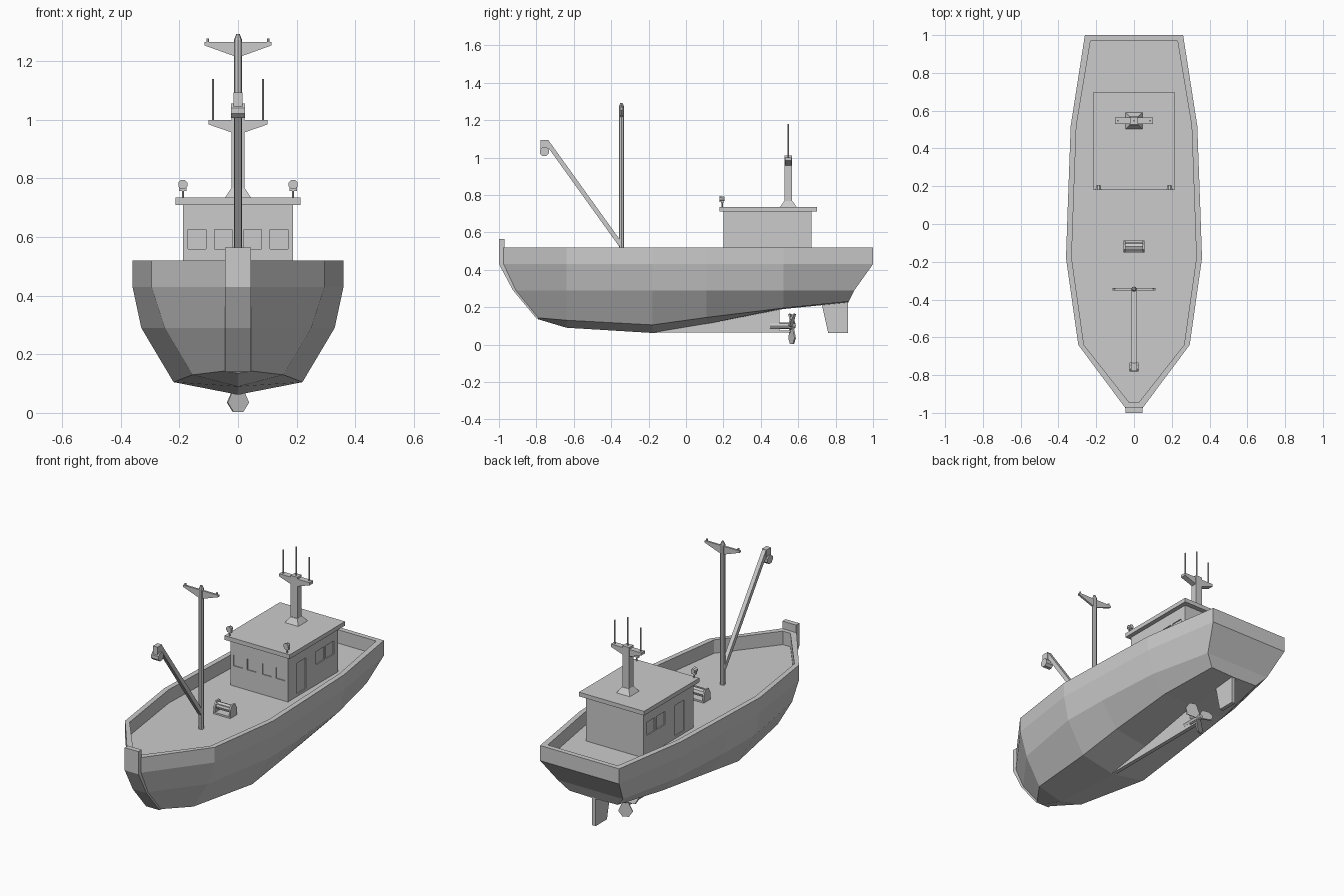
import bpy, bmesh, math
from mathutils import Vector, Matrix

if "Cube" in bpy.data.objects:
    bpy.data.objects.remove(bpy.data.objects["Cube"])


def finish(name, bm):
    bmesh.ops.recalc_face_normals(bm, faces=bm.faces[:])
    me = bpy.data.meshes.new(name)
    bm.to_mesh(me)
    bm.free()
    ob = bpy.data.objects.new(name, me)
    bpy.context.collection.objects.link(ob)
    return ob


def add_box(bm, x0, x1, y0, y1, z0, z1):
    m = Matrix.Translation(((x0 + x1) / 2, (y0 + y1) / 2, (z0 + z1) / 2)) @ \
        Matrix.Diagonal((x1 - x0, y1 - y0, z1 - z0, 1))
    bmesh.ops.create_cube(bm, size=1, matrix=m)


def box(name, *dims):
    bm = bmesh.new()
    add_box(bm, *dims)
    return finish(name, bm)


def add_rod(bm, a, b, r, r2=None, n=8, turn=0.0):
    a, b = Vector(a), Vector(b)
    q = (b - a).to_track_quat('Z', 'Y').to_matrix().to_4x4()
    m = Matrix.Translation((a + b) / 2) @ q @ Matrix.Rotation(turn, 4, 'Z')
    bmesh.ops.create_cone(bm, cap_ends=True, segments=n, radius1=r,
                          radius2=r if r2 is None else r2, depth=(b - a).length, matrix=m)


def rod(name, a, b, r, r2=None, n=8, turn=0.0):
    bm = bmesh.new()
    add_rod(bm, a, b, r, r2, n, turn)
    return finish(name, bm)


def plate(name, pts, axis, c0, c1):
    # extrude a 2D outline: axis 'x' uses (y, z) points, axis 'y' uses (x, z)
    bm = bmesh.new()
    put = (lambda p, c: (c, p[0], p[1])) if axis == 'x' else (lambda p, c: (p[0], c, p[1]))
    f = bm.faces.new([bm.verts.new(put(p, c0)) for p in pts])
    ext = bmesh.ops.extrude_face_region(bm, geom=[f])['geom']
    move = Vector((c1 - c0, 0, 0)) if axis == 'x' else Vector((0, c1 - c0, 0))
    bmesh.ops.translate(bm, verts=[v for v in ext if isinstance(v, bmesh.types.BMVert)], vec=move)
    return finish(name, bm)


# Hull: half sections lofted bow to stern, (x, y, z) from keel to rail
RAIL, DECK, WALL = 0.52, 0.44, 0.03


def station(y, keel, chine, knuckle, side):
    return [(0, y, keel), (chine[0], y, chine[1]), (knuckle, y, 0.29), (side, y, 0.43), (side, y, RAIL)]


sections = [
    [(0, -0.79, 0.135), (0.045, -0.79, 0.143), (0.045, -0.91, 0.29), (0.045, -0.975, 0.43), (0.045, -0.975, RAIL)],
    station(-0.64, 0.09, (0.155, 0.13), 0.25, 0.295),
    station(-0.18, 0.062, (0.22, 0.105), 0.33, 0.36),
    station(0.11, 0.11, (0.22, 0.145), 0.325, 0.35),
    station(0.52, 0.19, (0.21, 0.195), 0.30, 0.335),
    [(0, 0.87, 0.225), (0.16, 0.87, 0.23), (0.215, 0.90, 0.29), (0.26, 1.0, 0.43), (0.26, 1.0, RAIL)],
]
bm = bmesh.new()
rings = []
for i, sec in enumerate(sections):
    hw, y, _ = sec[-1]
    y += WALL if i == 0 else -WALL if i == len(sections) - 1 else 0
    half = sec + [(max(hw - WALL, 0.025), y, z) for z in (RAIL, DECK)]
    right = [bm.verts.new(p) for p in half]
    left = [bm.verts.new((-x, yy, z)) for x, yy, z in half[1:]]
    rings.append((right, [right[0]] + left))
for (r0, l0), (r1, l1) in zip(rings, rings[1:]):
    for k in range(6):
        bm.faces.new((r0[k], r0[k + 1], r1[k + 1], r1[k]))
        bm.faces.new((l0[k], l1[k], l1[k + 1], l0[k + 1]))
    bm.faces.new((r0[6], l0[6], l1[6], r1[6]))
for r, l in (rings[0], rings[-1]):
    bm.faces.new((r[0], r[1], l[1]))
    for k in range(1, 6):
        bm.faces.new((r[k], r[k + 1], l[k + 1], l[k]))
finish("hull", bm)

# Stem post, skeg and rudder
plate("stem_post", [(-1, 0.565), (-1, 0.43), (-0.925, 0.29), (-0.80, 0.14), (-0.77, 0.14),
                    (-0.895, 0.29), (-0.97, 0.43), (-0.97, 0.565)], 'x', -0.045, 0.045)
plate("skeg", [(-0.18, 0.063), (0.11, 0.115), (0.50, 0.195), (0.50, 0.075), (0.56, 0.075), (0.56, 0.065)],
      'x', -0.012, 0.012)
plate("rudder", [(0.725, 0.22), (0.866, 0.24), (0.866, 0.062), (0.76, 0.062)], 'x', -0.012, 0.012)

# Propeller: shaft, hub and three twisted blades
rod("propeller_shaft", (0, 0.45, 0.10), (0, 0.56, 0.10), 0.018)
rod("propeller_hub", (0, 0.55, 0.10), (0, 0.585, 0.10), 0.022, 0.012)
blade = [(-0.01, 0), (0.01, 0), (0.04, -0.065), (0.018, -0.097), (-0.018, -0.097), (-0.04, -0.065)]
for i in range(3):
    ob = plate(f"propeller_blade_{i + 1}", blade, 'y', -0.004, 0.004)
    ob.data.transform(Matrix.Translation((0, 0.567, 0.10)) @ Matrix.Rotation(i * math.tau / 3, 4, 'Y')
                      @ Matrix.Rotation(math.radians(25), 4, 'Z'))

# Wheelhouse with recessed windows and doors
house = box("wheelhouse", -0.188, 0.188, 0.20, 0.67, DECK - 0.01, 0.715)
bm = bmesh.new()
D = 0.006
for s in (-1, 1):
    for x in (0.05, 0.14):
        add_box(bm, s * x - 0.03, s * x + 0.03, 0.18, 0.20 + D, 0.56, 0.625)
    xs = sorted((s * (0.188 - D), s * 0.21))
    for y0, y1, z0 in ((0.465, 0.545, 0.56), (0.56, 0.635, 0.56), (0.285, 0.372, 0.455)):
        add_box(bm, *xs, y0, y1, z0, 0.638)
cutter = finish("opening_cutter", bm)
cutter.hide_render = True
cutter.hide_set(True)
mod = house.modifiers.new("openings", 'BOOLEAN')
mod.operation = 'DIFFERENCE'
mod.solver = 'EXACT'
mod.object = cutter
box("wheelhouse_roof", -0.214, 0.214, 0.18, 0.70, 0.71, 0.735)

# Search lights on the roof
for s, side in ((-1, "left"), (1, "right")):
    x = s * 0.188
    bm = bmesh.new()
    add_rod(bm, (x, 0.193, 0.73), (x, 0.193, 0.765), 0.004, n=6)
    add_box(bm, x - 0.013, x + 0.013, 0.186, 0.20, 0.757, 0.77)
    add_rod(bm, (x, 0.18, 0.779), (x, 0.206, 0.779), 0.017, 0.012, turn=math.pi / 8)
    finish(f"search_light_{side}", bm)

# Radio mast: flared foot, square post, tapered crossbar, aerials
Y = 0.547
rod("radio_mast_foot", (0, Y, 0.733), (0, Y, 0.767), 0.065, 0.032, 4, math.pi / 4)
box("radio_mast_post", -0.022, 0.022, Y - 0.02, Y + 0.02, 0.76, 1.012)
plate("radio_mast_crossbar", [(-0.10, 1.0), (0.10, 1.0), (0.10, 0.984), (0.022, 0.957),
                              (-0.022, 0.957), (-0.10, 0.984)], 'y', Y - 0.017, Y + 0.017)
for x, top in ((-0.085, 1.14), (0, 1.18), (0.085, 1.14)):
    rod("aerial", (x, Y, 0.99), (x, Y, top), 0.0045, n=6)

# Cargo mast with pointed cap and crossbar
M = -0.345
bm = bmesh.new()
add_rod(bm, (0, M, DECK - 0.01), (0, M, 1.272), 0.014)
add_rod(bm, (0, M, 1.272), (0, M, 1.292), 0.014, 0.006)
finish("cargo_mast", bm)
plate("cargo_mast_crossbar", [(-0.115, 1.265), (0.115, 1.265), (0.115, 1.254), (0.012, 1.217),
                              (-0.012, 1.217), (-0.115, 1.254)], 'y', M - 0.006, M + 0.006)
for x in (-0.103, 0.103):
    rod("crossbar_peg", (x, M, 1.26), (x, M, 1.277), 0.005, n=6)

# Boom with head fitting and pulley
rod("boom", (0, M - 0.005, 0.535), (0, -0.745, 1.085), 0.017, n=4, turn=math.pi / 4)
box("boom_head", -0.015, 0.015, -0.777, -0.735, 1.045, 1.093)
rod("boom_pulley", (-0.024, -0.757, 1.031), (0.024, -0.757, 1.031), 0.026, turn=math.pi / 8)

# Deck winch: base, cheek plates, drum and tie bar
box("winch_base", -0.055, 0.055, -0.152, -0.088, DECK - 0.005, 0.45)
for s in (-1, 1):
    plate("winch_cheek", [(-0.15, 0.445), (-0.09, 0.445), (-0.09, 0.485), (-0.105, 0.512),
                          (-0.135, 0.512), (-0.15, 0.485)], 'x', s * 0.045, s * 0.055)
rod("winch_drum", (-0.046, -0.12, 0.482), (0.046, -0.12, 0.482), 0.022)
rod("winch_bar", (-0.046, -0.14, 0.497), (0.046, -0.14, 0.497), 0.005, n=6)
